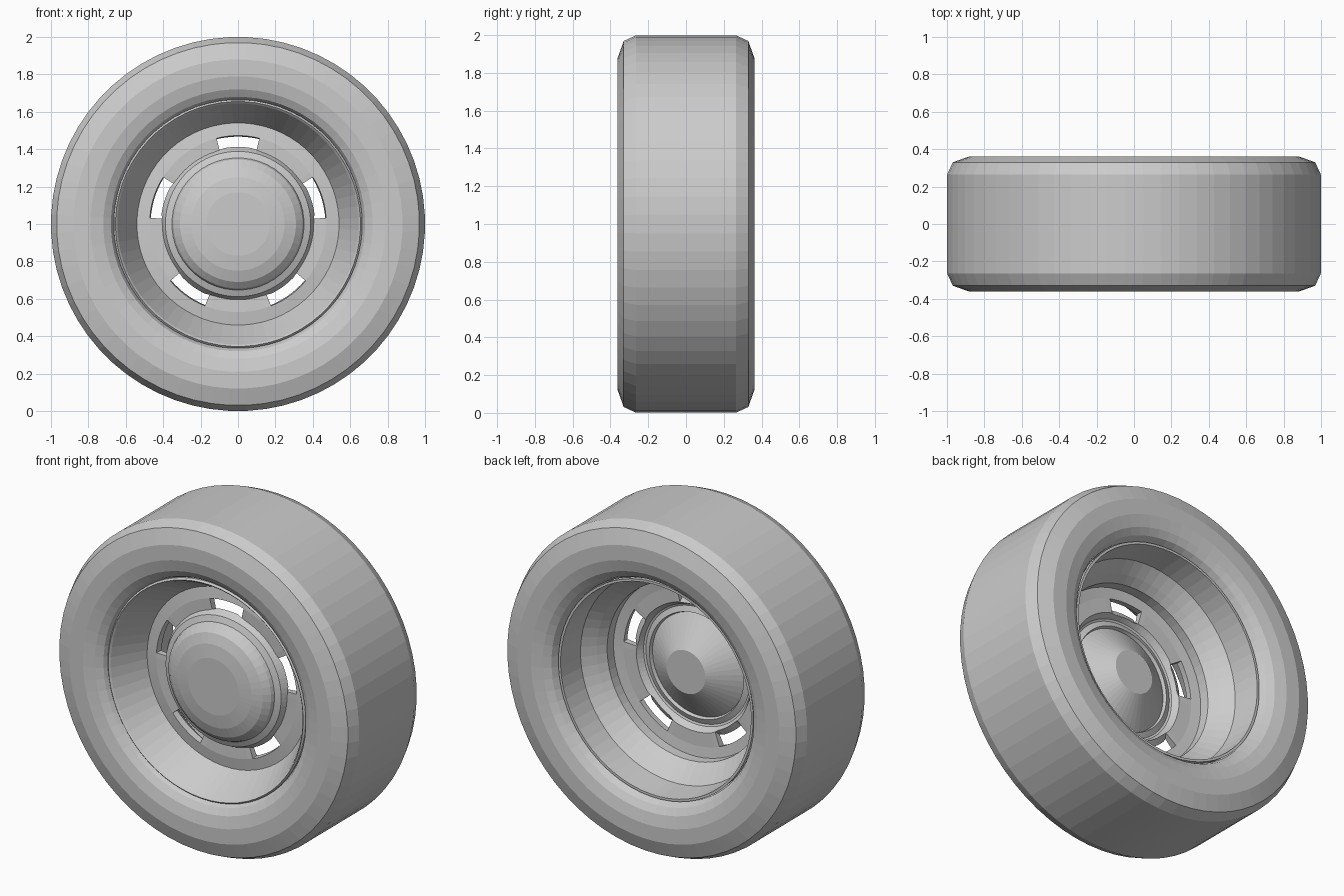
import bpy, bmesh, math

if "Cube" in bpy.data.objects:
    bpy.data.objects.remove(bpy.data.objects["Cube"], do_unlink=True)

grey = bpy.data.materials.new("plain_grey")
grey.use_nodes = True
GREY = (0.6, 0.6, 0.6, 1)
grey.diffuse_color = GREY
grey.node_tree.nodes["Principled BSDF"].inputs["Base Color"].default_value = GREY


def lathe(name, profile, sides, closed=False, caps=False, skip=None):
    """Spin a (radius, y) profile about the wheel axis."""
    bm = bmesh.new()
    rings = []
    for s in range(sides):
        a = math.pi / 2 + (s - 0.5) * math.tau / sides
        rings.append([bm.verts.new((r * math.cos(a), y, 1 + r * math.sin(a)))
                      for r, y in profile])
    n = len(profile)
    for s in range(sides):
        here, there = rings[s], rings[(s + 1) % sides]
        for k in range(n if closed else n - 1):
            if skip and skip(s, k):
                continue
            m = (k + 1) % n
            bm.faces.new((here[k], here[m], there[m], there[k]))
    if caps:
        for k in (0, n - 1):
            bm.faces.new([ring[k] for ring in rings])
    bmesh.ops.recalc_face_normals(bm, faces=bm.faces)
    mesh = bpy.data.meshes.new(name)
    bm.to_mesh(mesh)
    bm.free()
    mesh.materials.append(grey)
    obj = bpy.data.objects.new(name, mesh)
    bpy.context.collection.objects.link(obj)
    return obj


# Tyre: half section from tread to bead, mirrored to the back
half = [(1.0, 0.265), (0.97, 0.33), (0.88, 0.362), (0.79, 0.362),
        (0.72, 0.345), (0.68, 0.32), (0.66, 0.28)]
front = [(r, -y) for r, y in half]
back = [(r, y) for r, y in reversed(half)]
lathe("tyre", front + back, 32 * 2, closed=True)

# Rim: front lip, inner cone, step and rear barrel
lathe("rim", [(0.665, -0.27), (0.665, -0.30), (0.655, -0.31), (0.645, -0.30),
              (0.53, -0.08), (0.53, 0.0), (0.565, 0.05), (0.625, 0.12),
              (0.64, 0.29), (0.655, 0.29), (0.64, 0.11), (0.58, 0.03),
              (0.55, 0.0), (0.55, -0.07)], 64, closed=True)


# Disc: five slots left open in one ring of faces
def slot(s, k):
    return k == 1 and (s + 3) % 18 < 7


disc = lathe("wheel_disc", [(0.54, -0.08), (0.47, -0.09), (0.395, -0.09),
                            (0.375, -0.125), (0.35, -0.135), (0.31, -0.12)],
             90, skip=slot)
solid = disc.modifiers.new("thickness", "SOLIDIFY")
solid.thickness = 0.04
solid.offset = 0

# Hub cap: domed front and conical back
lathe("hub_cap", [(0.17, -0.235), (0.25, -0.225), (0.31, -0.205),
                  (0.345, -0.175), (0.355, -0.15), (0.33, -0.135),
                  (0.13, 0.0)], 48, caps=True)
